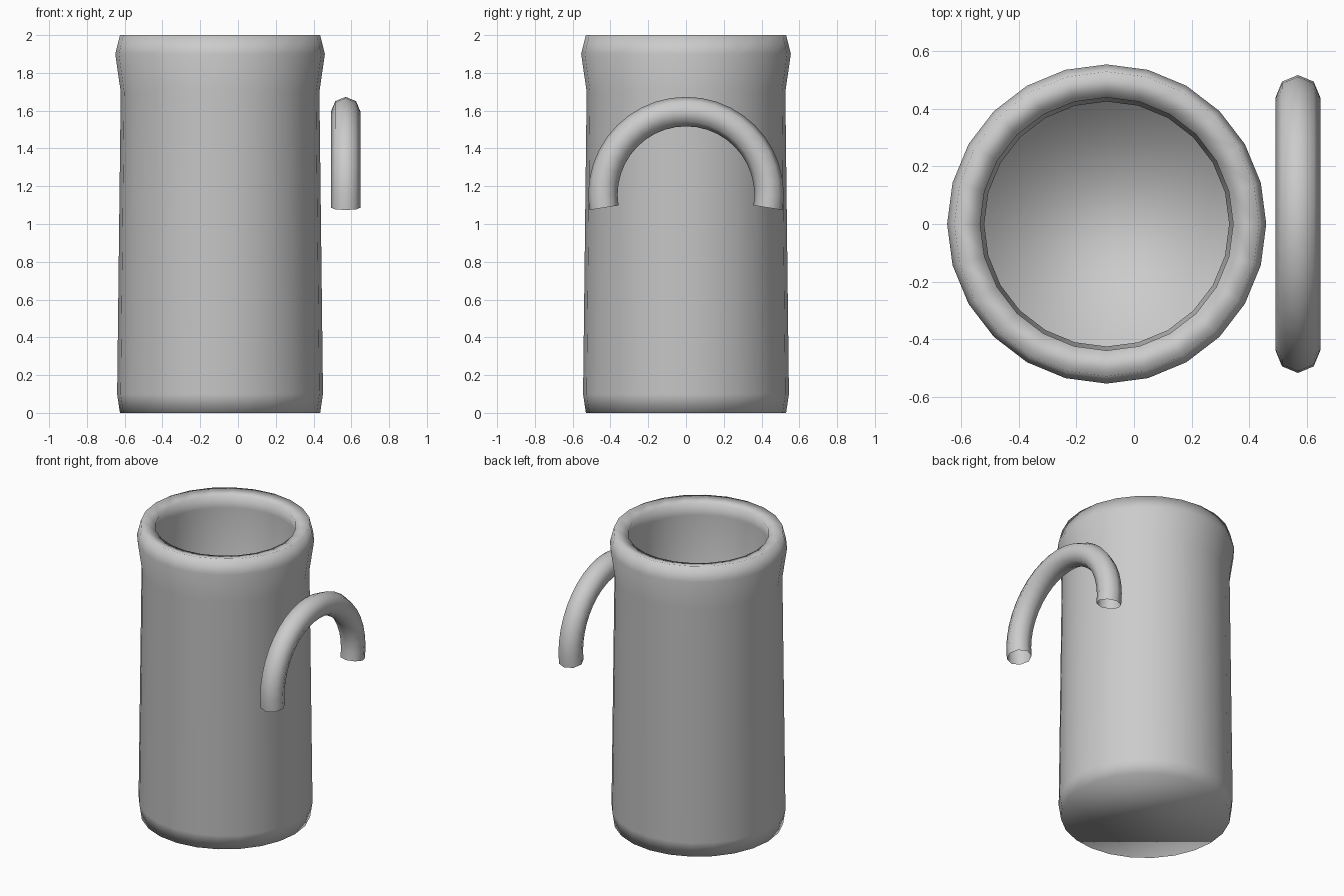
import bpy
from math import sin, cos, pi, radians

if "Cube" in bpy.data.objects:
    bpy.data.objects.remove(bpy.data.objects["Cube"])


def build(name, rings, closed_rows, caps):
    """Skin a list of equal-length point rings into a smooth mesh."""
    n = len(rings[0])
    verts = [p for ring in rings for p in ring]
    faces = []
    for i in range(len(rings) - 1):
        for j in range(n if closed_rows else n - 1):
            k = (j + 1) % n
            faces.append((i * n + j, i * n + k, (i + 1) * n + k, (i + 1) * n + j))
    if caps:
        last = (len(rings) - 1) * n
        faces.append(tuple(reversed(range(n))))
        faces.append(tuple(range(last, last + n)))
    mesh = bpy.data.meshes.new(name)
    mesh.from_pydata(verts, [], faces)
    mesh.polygons.foreach_set("use_smooth", [True] * len(mesh.polygons))
    obj = bpy.data.objects.new(name, mesh)
    bpy.context.collection.objects.link(obj)
    return obj


# Mug body: outer wall, rolled rim, then inner wall down to the floor
SIDES, BODY_X = 24, -0.095
profile = [(0.53, 0.0), (0.545, 0.1), (0.526, 1.7), (0.555, 1.9), (0.53, 2.0),
           (0.44, 1.98), (0.455, 1.895), (0.426, 1.7), (0.445, 0.1)]
rings = [[(BODY_X + r * cos(2 * pi * j / SIDES), r * sin(2 * pi * j / SIDES), z)
          for j in range(SIDES)] for r, z in profile]
build("mug_body", rings, True, True)

# Handle: open-ended arched tube standing beside the body
R, TUBE, HX, HZ, STEPS, TSIDES = 0.44, 0.078, 0.57, 1.155, 22, 8
rings = []
for i in range(STEPS + 1):
    a = radians(-9 + 198 * i / STEPS)
    ring = []
    for j in range(TSIDES):
        b = 2 * pi * j / TSIDES
        d = R + TUBE * cos(b)
        ring.append((HX + TUBE * sin(b), d * cos(a), HZ + d * sin(a)))
    rings.append(ring)
build("handle", rings, True, False)
